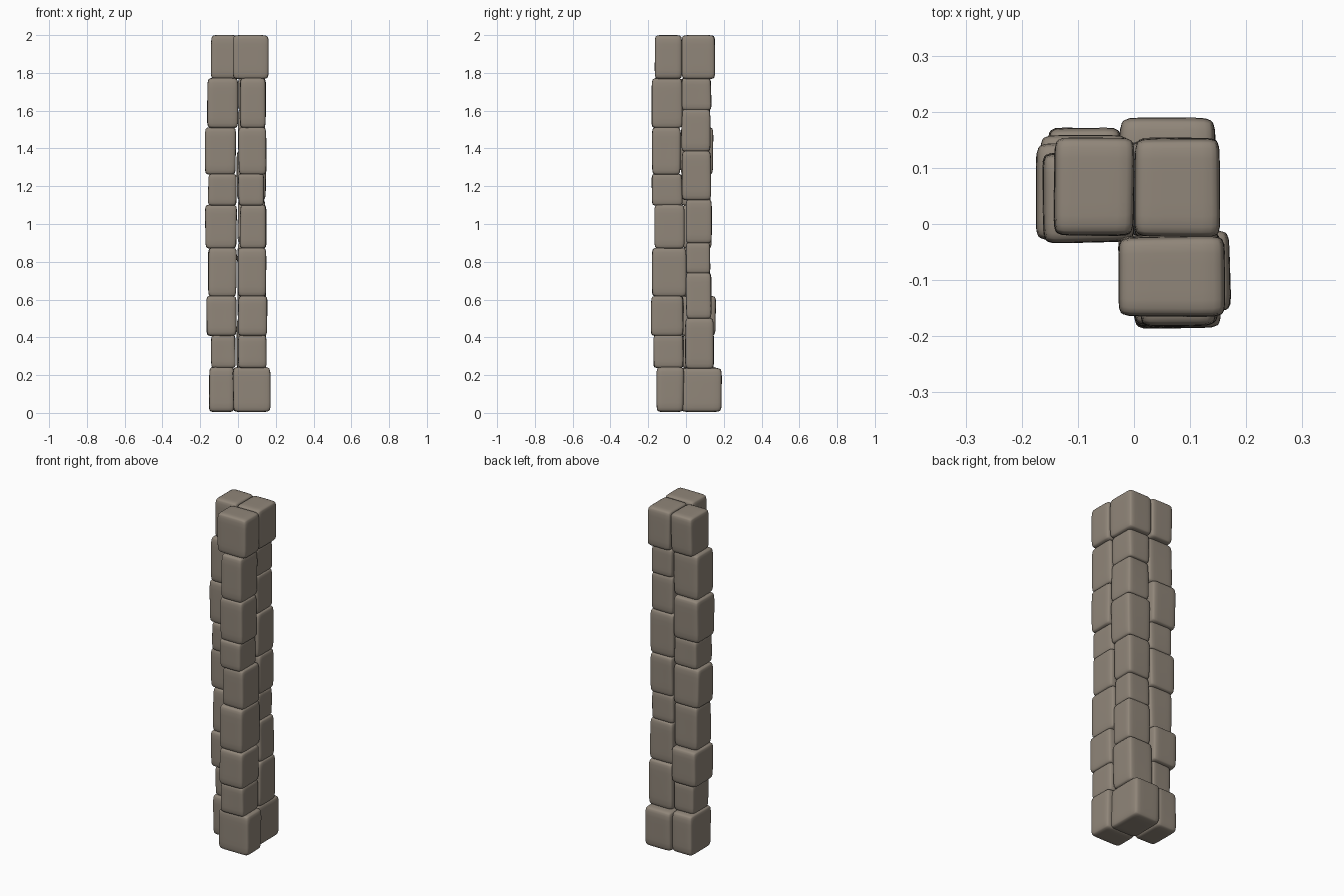
import bpy, bmesh, math, random
from mathutils import Vector

if "Cube" in bpy.data.objects:
    bpy.data.objects.remove(bpy.data.objects["Cube"])

random.seed(4)

stone = bpy.data.materials.new("brown grey stone")
stone.diffuse_color = (0.28, 0.238, 0.192, 1)
stone.use_nodes = True
stone.node_tree.nodes["Principled BSDF"].inputs["Base Color"].default_value = stone.diffuse_color


def block(name, x0, x1, y0, y1, z0, z1):
    """Pillow-edged stone filling the given box, with slightly uneven corners."""
    bm = bmesh.new()
    bmesh.ops.create_cube(bm, size=2)
    bmesh.ops.subdivide_edges(bm, edges=bm.edges[:], cuts=9, use_grid_fill=True)
    corner = {(i, j, k): (random.uniform(0.93, 1.01), random.uniform(0.93, 1.01))
              for i in (0, 1) for j in (0, 1) for k in (0, 1)}
    centre = Vector((x0 + x1, y0 + y1, z0 + z1)) / 2
    half = Vector((x1 - x0, y1 - y0, z1 - z0)) / 2
    for v in bm.verts:
        p = Vector([math.sin(max(-1, min(1, c)) * math.pi / 2) for c in v.co])
        p /= sum(abs(c) ** 10 for c in p) ** 0.1
        sx = sy = 0
        for (i, j, k), (a, b) in corner.items():
            w = 1
            for bit, c in zip((i, j, k), p):
                w *= (1 + c) / 2 if bit else (1 - c) / 2
            sx += w * a
            sy += w * b
        v.co = centre + Vector((p.x * half.x * sx, p.y * half.y * sy, p.z * half.z))
    bmesh.ops.recalc_face_normals(bm, faces=bm.faces[:])
    for f in bm.faces:
        f.smooth = True
    me = bpy.data.meshes.new(name)
    bm.to_mesh(me)
    bm.free()
    me.materials.append(stone)
    bpy.context.collection.objects.link(bpy.data.objects.new(name, me))


def column(name, heights, plans):
    """Stack of stones: one (x0, x1, y0, y1) plan per course."""
    for i, plan in enumerate(plans):
        block(f"{name}_{i + 1}", *plan, heights[i] - (0.003 if i else 0), heights[i + 1] + (0.003 if i < 8 else 0))


outer = [0.005, 0.24, 0.41, 0.617, 0.872, 1.1, 1.263, 1.51, 1.77, 2.0]
inner = [0.005, 0.235, 0.5, 0.74, 0.9, 1.128, 1.385, 1.605, 1.77, 2.0]

# front right stack
column("front_right_stone", outer, [
    (-.03, .175, -.16, -.01), (0, .152, -.175, -.01), (0, .157, -.188, -.01),
    (-.005, .152, -.184, .005), (.008, .152, -.17, -.008), (0, .14, -.184, -.018),
    (0, .154, -.184, -.025), (.008, .15, -.184, -.018), (-.033, .162, -.168, -.02)])

# back left stack
column("back_left_stone", outer, [
    (-.155, -.02, -.03, .172), (-.142, -.012, -.02, .14), (-.168, -.008, -.035, .16),
    (-.16, -.005, -.025, .13), (-.175, -.005, -.02, .137), (-.16, -.005, -.03, .13),
    (-.178, -.01, -.03, .145), (-.165, .002, -.035, .13), (-.144, .002, -.024, .155)])

# back right corner stack
column("back_right_stone", inner, [
    (-.028, .147, -.03, .19), (-.01, .15, -.005, .15), (-.005, .15, -.002, .135),
    (-.005, .14, 0, .13), (-.005, .145, -.002, .137), (-.008, .15, -.025, .135),
    (-.005, .145, -.025, .13), (0, .14, -.025, .135), (0, .154, -.024, .155)])
